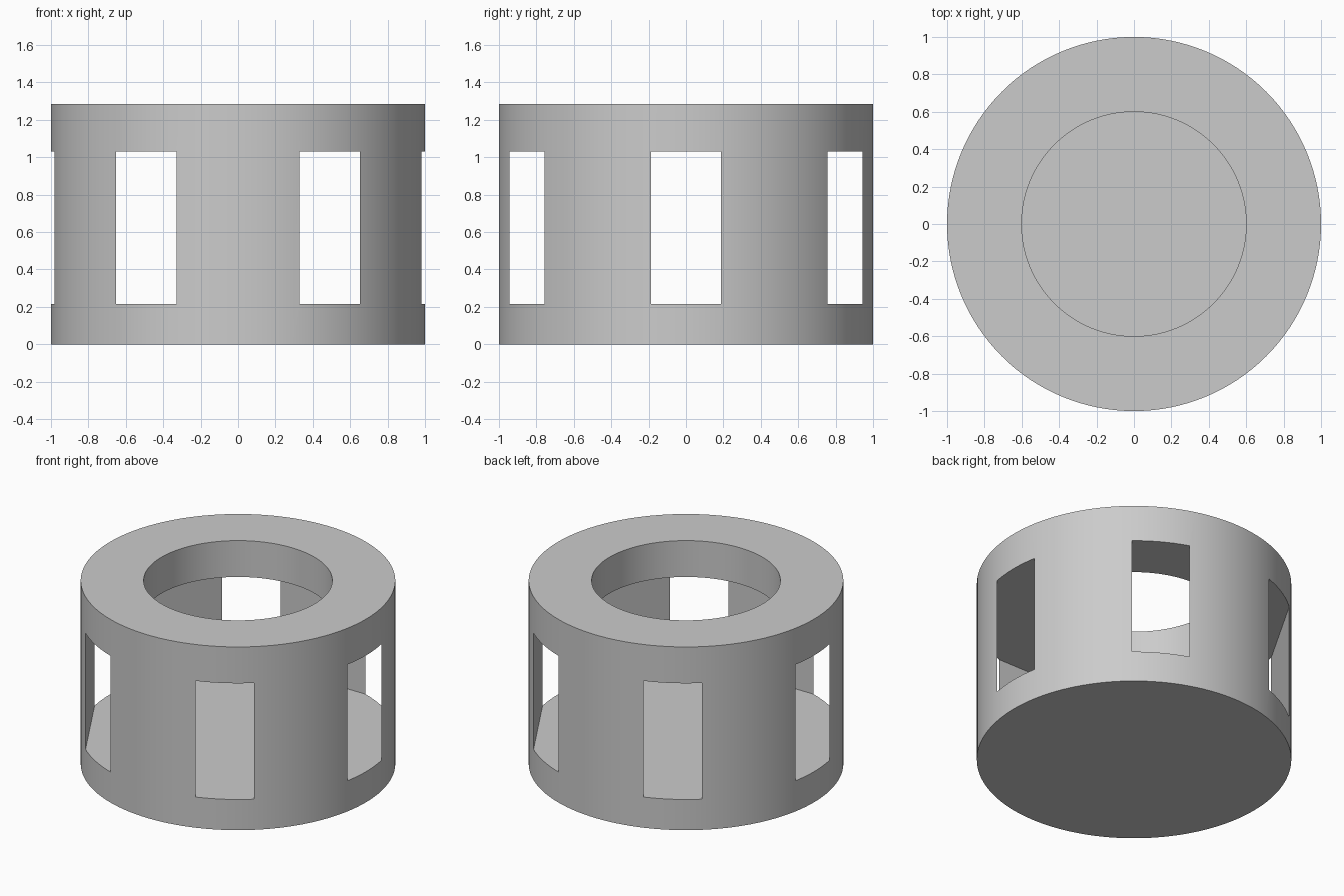
import bpy
import math

RADIUS, HEIGHT = 1.0, 1.285
HOLE_RADIUS = 0.6
FLOOR, CEILING = 0.215, 1.03
HEX_RADIUS = 1.09  # hexagon corners poke through the wall as windows

cube = bpy.data.objects.get("Cube")
if cube:
    bpy.data.objects.remove(cube, do_unlink=True)

grey = bpy.data.materials.new("plain grey")
grey.use_nodes = True
colour = (0.6, 0.6, 0.6, 1.0)
grey.diffuse_color = colour
grey.node_tree.nodes["Principled BSDF"].inputs["Base Color"].default_value = colour


def prism(name, sides, radius, bottom, top, turn=0.0):
    """Upright prism between two heights."""
    bpy.ops.mesh.primitive_cylinder_add(
        vertices=sides, radius=radius, depth=top - bottom,
        location=(0, 0, (bottom + top) / 2), rotation=(0, 0, turn))
    obj = bpy.context.object
    obj.name = name
    bpy.ops.object.transform_apply(location=True, rotation=True, scale=True)
    obj.data.materials.append(grey)
    return obj


def cut(body, cutter):
    """Subtract the cutter from the body and discard it."""
    cutter.hide_render = True
    mod = body.modifiers.new(cutter.name, 'BOOLEAN')
    mod.operation = 'DIFFERENCE'
    mod.solver = 'EXACT'
    mod.object = cutter
    bpy.context.view_layer.objects.active = body
    bpy.ops.object.modifier_apply(modifier=mod.name)
    bpy.data.objects.remove(cutter, do_unlink=True)


# Round drum
drum = prism("windowed_drum", 128, RADIUS, 0, HEIGHT)

# Hexagonal chamber, whose six corners open the windows
cut(drum, prism("hex_chamber", 6, HEX_RADIUS, FLOOR, CEILING, math.radians(30)))

# Round opening in the top
cut(drum, prism("top_opening", 128, HOLE_RADIUS, (FLOOR + CEILING) / 2, HEIGHT + 0.2))

# Smooth curved walls with crisp edges
bpy.ops.object.select_all(action='DESELECT')
drum.select_set(True)
bpy.context.view_layer.objects.active = drum
bpy.ops.object.shade_smooth_by_angle(angle=math.radians(30))
